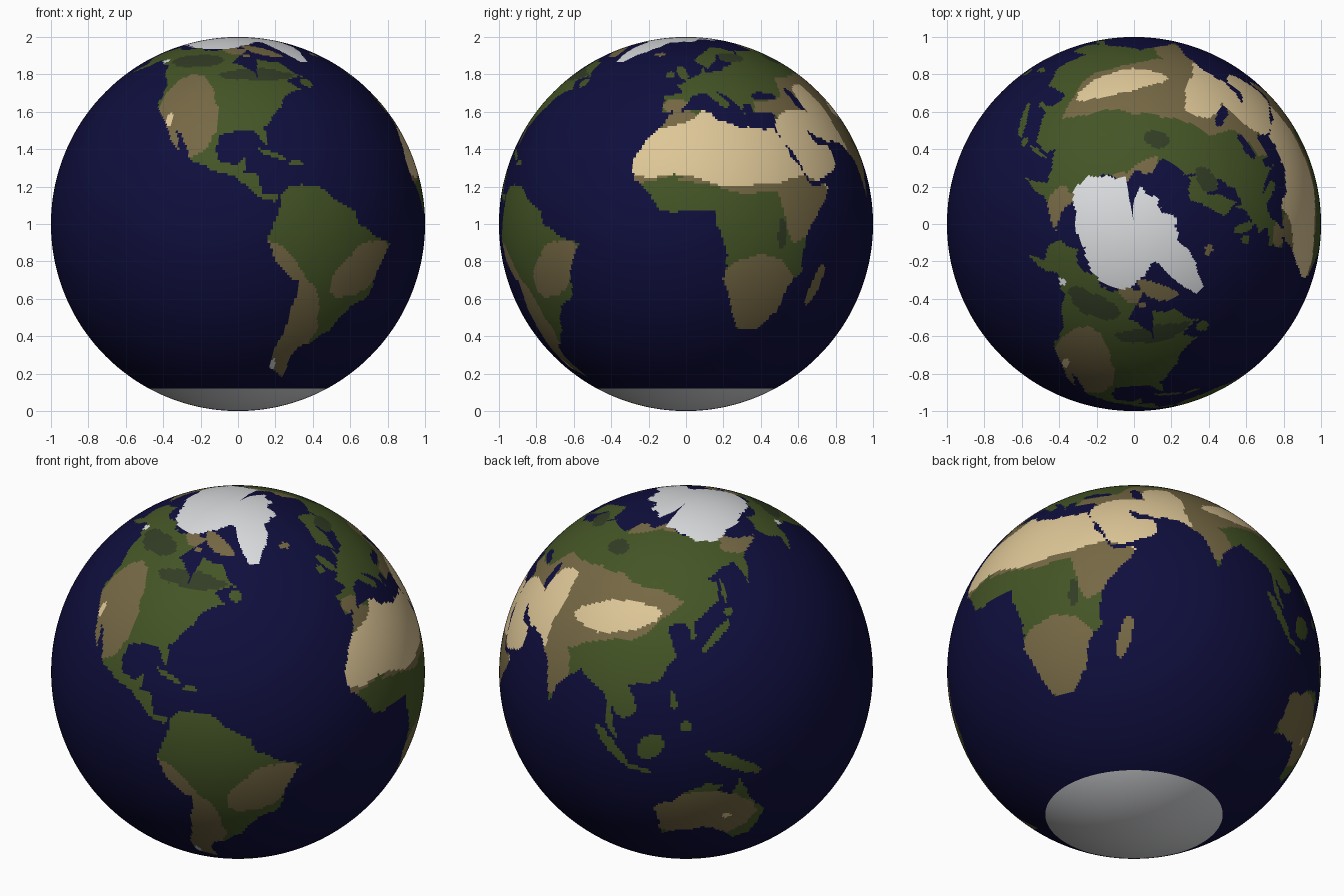
import bpy, math, random

if "Cube" in bpy.data.objects:
    bpy.data.objects.remove(bpy.data.objects["Cube"])

random.seed(4)
COLS, ROWS = 432, 216            # longitude and latitude cells of the globe
STEP = 360 / COLS
COLOURS = [("ocean_navy", (0.0048, 0.0044, 0.047)), ("meadow_green", (0.058, 0.09, 0.019)),
           ("dry_brown", (0.178, 0.138, 0.058)), ("desert_sand", (0.73, 0.57, 0.31)),
           ("forest_dark_green", (0.032, 0.046, 0.018)), ("ice_white", (0.72, 0.73, 0.75))]
OCEAN, GREEN, BROWN, SAND, FOREST, ICE = range(6)
grid = [[OCEAN] * COLS for _ in range(ROWS)]


def ragged(points):
    """Break every edge into smaller, slightly wandering ones, like a coastline."""
    for _ in range(2):
        finer = []
        for (x1, y1), (x2, y2) in zip(points, points[1:] + points[:1]):
            k = random.uniform(-0.09, 0.09)
            finer += [(x1, y1), ((x1 + x2) / 2 - k * (y2 - y1), (y1 + y2) / 2 + k * (x2 - x1))]
        points = finer
    return points


def paint(colour, *outline, land_only=False):
    """Fill a (longitude, latitude) outline on the grid, row by row."""
    pts = ragged(list(outline))
    hits = [[] for _ in range(ROWS)]
    for (x1, y1), (x2, y2) in zip(pts, pts[1:] + pts[:1]):
        low, high = sorted((y1, y2))
        for r in range(max(0, math.ceil((low + 90) / STEP - 0.5)), min(ROWS, math.ceil((high + 90) / STEP - 0.5))):
            hits[r].append(x1 + ((r + 0.5) * STEP - 90 - y1) * (x2 - x1) / (y2 - y1))
    for line, cuts in zip(grid, hits):
        cuts.sort()
        for a, b in zip(cuts[::2], cuts[1::2]):
            for c in range(math.ceil(a / STEP - 0.5), math.ceil(b / STEP - 0.5)):
                if not land_only or line[c % COLS] != OCEAN:
                    line[c % COLS] = colour


def blob(colour, lon, lat, a, b, tilt=0, land_only=False):
    """Fill a tilted oval, sized in degrees on the surface."""
    t, squeeze = math.radians(tilt), math.cos(math.radians(lat))
    pts = []
    for i in range(12):
        u, v = a * math.cos(i * math.pi / 6), b * math.sin(i * math.pi / 6)
        pts.append((lon + (u * math.cos(t) - v * math.sin(t)) / squeeze, lat + u * math.sin(t) + v * math.cos(t)))
    paint(colour, *pts, land_only=land_only)


def biome(colour, *outline):
    paint(colour, *outline, land_only=True)


def patch(colour, *oval):
    blob(colour, *oval, land_only=True)


# North and Central America
paint(GREEN, (-168, 66), (-156, 71), (-128, 70), (-114, 68), (-95, 71), (-82, 69), (-94, 59), (-82, 55), (-80, 51),
      (-78, 62), (-70, 60), (-65, 60), (-56, 52), (-66, 50), (-60, 46), (-70, 43), (-76, 36), (-81, 31), (-80, 25),
      (-84, 30), (-97, 28), (-97, 20), (-91, 18), (-87, 21), (-88, 16), (-83, 15), (-82, 9), (-77, 9), (-78, 7),
      (-83, 8), (-95, 16), (-106, 20), (-113, 31), (-110, 23), (-117, 32), (-124, 40), (-124, 48), (-134, 58),
      (-148, 61), (-164, 54), (-158, 59), (-166, 62))
# South America
paint(GREEN, (-77, 9), (-72, 12), (-62, 11), (-51, 4), (-50, 0), (-35, -6), (-39, -13), (-41, -22), (-48, -26),
      (-54, -35), (-58, -38), (-65, -41), (-67, -46), (-66, -55), (-75, -50), (-73, -37), (-70, -18), (-76, -14),
      (-81, -5), (-78, 2))
# Africa
paint(GREEN, (-6, 36), (10, 37), (11, 34), (20, 31), (33, 31), (37, 21), (43, 12), (51, 12), (40, -4), (40, -15),
      (35, -20), (33, -28), (27, -34), (19, -34), (12, -17), (13, -9), (9, 0), (9, 4), (-8, 4), (-17, 14), (-17, 21),
      (-10, 30))
# Europe and Asia, anticlockwise from the western cape
paint(GREEN, (-9, 43), (-9, 37), (-2, 37), (3, 43), (9, 44), (16, 38), (18, 40), (13, 45), (20, 41), (23, 36),
      (23, 40), (27, 40), (27, 37), (36, 36), (34, 30), (43, 13), (58, 19), (56, 25), (51, 25), (48, 30), (57, 26),
      (67, 25), (73, 20), (77, 8), (80, 15), (88, 22), (94, 18), (98, 16), (99, 8), (104, 1), (100, 13), (105, 9),
      (109, 12), (106, 20), (117, 23), (122, 30), (119, 36), (118, 39), (125, 40), (127, 35), (129, 36), (128, 40),
      (140, 47), (141, 53), (136, 55), (155, 59), (157, 51), (163, 60), (180, 64), (190, 66), (160, 70), (130, 72),
      (113, 74), (104, 78), (70, 73), (68, 68), (44, 68), (36, 64), (41, 67), (26, 71), (14, 67), (5, 61), (12, 56),
      (18, 60), (24, 66), (22, 61), (29, 60), (21, 57), (20, 55), (10, 54), (10, 57), (8, 54), (2, 51), (-4, 48),
      (-1, 44))
# Australia
paint(GREEN, (114, -22), (122, -18), (131, -12), (137, -12), (135, -15), (140, -17), (142, -11), (146, -19),
      (153, -26), (150, -37), (144, -39), (138, -34), (131, -31), (116, -35))
# green islands: longitude, latitude, half length, half width, tilt
for oval in [(-2, 54, 4, 1.5, 110), (-8, 53, 1.4, 1.6), (-56, 49, 2, 2), (-79, 22, 5, 0.8, -20), (-71, 19, 2.4, 0.8),
             (137, 36, 7, 1.3, 45), (143, 43, 1.6, 1.3), (143, 50, 4, 0.6, 90), (121, 16, 3, 1, 100),
             (125, 8, 2, 1.8), (114, 1, 5, 3.6, 45), (101, 0, 8, 1.8, -48), (110, -7, 4.5, 0.8, -10),
             (140, -5, 10, 2.2, -25)]:
    blob(GREEN, *oval)
# brown islands
for oval in [(-19, 65, 2, 1.3), (-72, 68, 7, 2.5, -40), (-110, 71, 2.5, 1.8), (47, -19, 7, 2, 75), (-84, 64, 1.3, 1)]:
    blob(BROWN, *oval)
# inland seas
blob(OCEAN, 34.5, 43, 4.8, 1.6)
blob(OCEAN, 51, 42, 5, 1.6, 100)
# dry land
biome(BROWN, (70, 67), (180, 65), (295, 65), (295, 80), (180, 80), (70, 80))
biome(BROWN, (-83, -3), (-76, -7), (-64, -20), (-59, -34), (-62, -56), (-77, -56))
biome(BROWN, (-18, 12), (30, 10), (35, -6), (40, -4), (53, 10), (38, 20), (-18, 16))
biome(BROWN, (27, 36), (29, 41), (44, 43), (50, 52), (75, 54), (104, 51), (124, 47), (104, 33), (82, 27), (60, 24))
for oval in [(-110, 37, 10, 17, 10), (-47, -14, 13, 7, 35), (24, -22, 13, 13), (-3, 34, 7, 4), (-4, 39, 4, 3),
             (76, 19, 7, 9), (131, -26, 17, 11), (172, 65, 9, 4)]:
    patch(BROWN, *oval)
# deserts
biome(SAND, (-18, 15), (10, 12), (33, 13), (40, 15), (52, 10), (70, 24), (69, 40), (66, 48), (54, 46), (54, 37),
      (40, 37), (34, 33), (9, 39), (-4, 32), (-18, 27))
for oval in [(96, 40, 15, 5, 12), (-116, 34, 1.2, 2.5), (139, -26, 1.4, 1.2)]:
    patch(SAND, *oval)
# dark forest
for oval in [(-117, 61, 9, 4), (-80, 53, 12, 3), (31, 63, 5, 3), (75, 62, 4, 3), (31, -3, 1.5, 5)]:
    patch(FOREST, *oval)
# northern ice, including the large icy island
paint(ICE, (100, 75), (126, 72), (157, 69), (184, 72), (206, 73), (222, 71), (246, 69), (270, 71), (285, 75),
      (302, 76), (305, 70), (312, 60), (318, 60), (328, 67), (340, 76), (374, 78), (397, 81), (440, 78), (460, 90),
      (100, 90))
patch(ICE, -141, 60.5, 1.4, 1)
patch(ICE, -74, -49, 1, 3)
# southern ice
for r in range(int(29 / STEP)):
    grid[r] = [ICE] * COLS

# globe: rings of latitude between two poles, one face for each cell of the grid
verts = [(0, 0, -1), (0, 0, 1)]
for r in range(1, ROWS):
    lat = math.radians(r * STEP - 90)
    for c in range(COLS):
        lon = math.radians(c * STEP)
        verts.append((math.cos(lat) * math.cos(lon), math.cos(lat) * math.sin(lon), math.sin(lat)))
faces, tints = [], []
for r in range(ROWS):
    for c in range(COLS):
        low, high, east = 2 + (r - 1) * COLS, 2 + r * COLS, (c + 1) % COLS
        if r == 0:
            faces.append((0, high + east, high + c))
        elif r == ROWS - 1:
            faces.append((low + c, low + east, 1))
        else:
            faces.append((low + c, low + east, high + east, high + c))
        tints.append(grid[r][c])
mesh = bpy.data.meshes.new("globe")
mesh.from_pydata(verts, [], faces)
for name, rgb in COLOURS:
    mat = bpy.data.materials.new(name)
    mat.diffuse_color = (*rgb, 1)
    mat.use_nodes = True
    mat.node_tree.nodes["Principled BSDF"].inputs["Base Color"].default_value = mat.diffuse_color
    mesh.materials.append(mat)
mesh.polygons.foreach_set("material_index", tints)
mesh.shade_smooth()
mesh.update()
globe = bpy.data.objects.new("globe", mesh)
globe.location.z = 1
bpy.context.collection.objects.link(globe)
